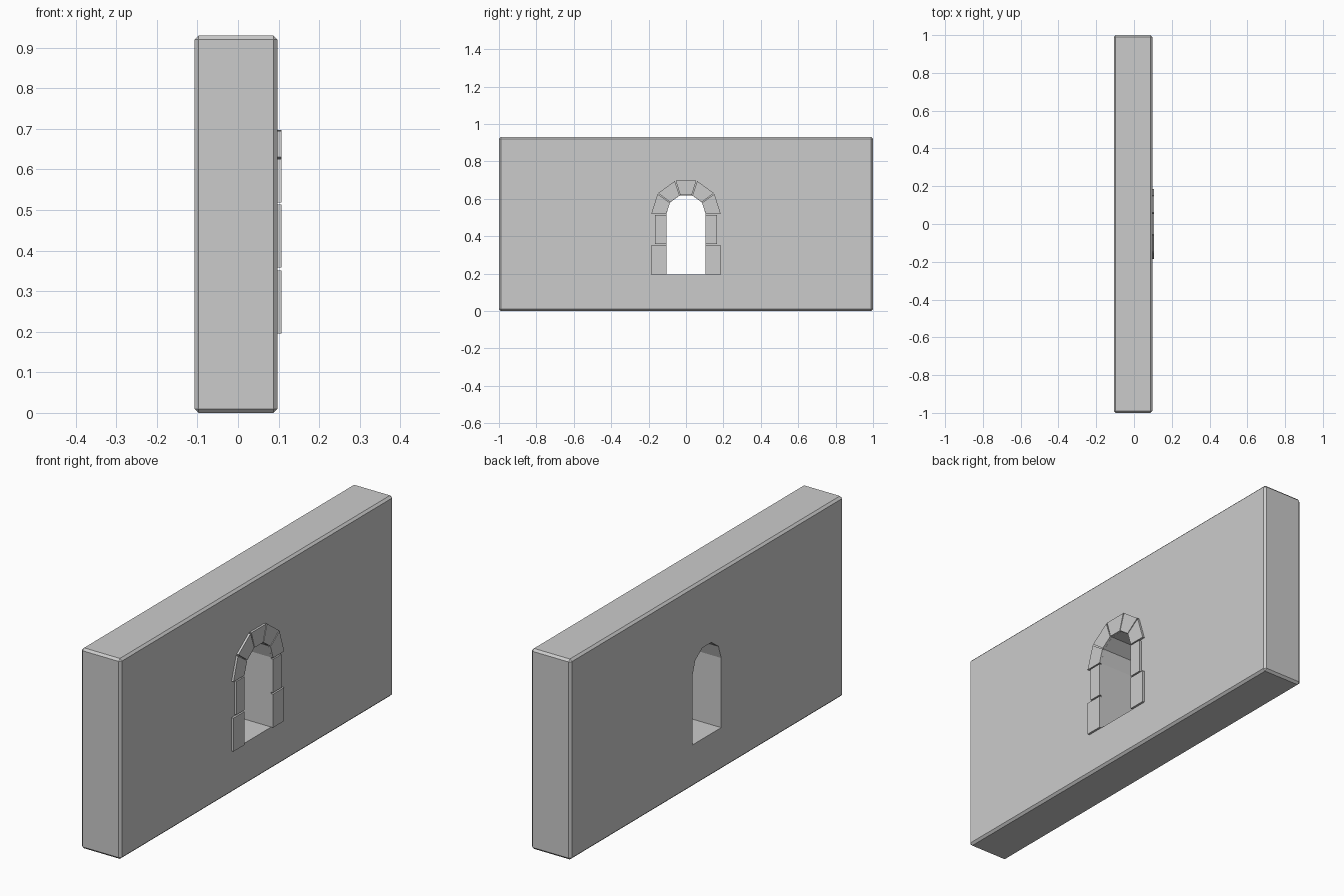
import bpy, bmesh
from math import cos, sin, radians

if "Cube" in bpy.data.objects:
    bpy.data.objects.remove(bpy.data.objects["Cube"])

FACE, PROUD, BACK = 0.097, 0.107, -0.107   # wall front, stone front, wall back (x)
R_IN, R_OUT, SPRING, SILL = 0.105, 0.186, 0.519, 0.196


def prism(name, outline, x0, x1):
    """Extrude a (y, z) outline along x."""
    bm = bmesh.new()
    base = bm.faces.new([bm.verts.new((x0, y, z)) for y, z in outline])
    top = bmesh.ops.extrude_face_region(bm, geom=[base])["geom"]
    verts = [v for v in top if isinstance(v, bmesh.types.BMVert)]
    bmesh.ops.translate(bm, verts=verts, vec=(x1 - x0, 0, 0))
    bmesh.ops.recalc_face_normals(bm, faces=bm.faces)
    mesh = bpy.data.meshes.new(name)
    bm.to_mesh(mesh)
    bm.free()
    obj = bpy.data.objects.new(name, mesh)
    bpy.context.collection.objects.link(obj)
    return obj


def polar(r, deg):
    return r * cos(radians(deg)), SPRING + r * sin(radians(deg))


# Chamfered wall slab
wall = prism("wall", [(-1, 0), (1, 0), (1, 0.93), (-1, 0.93)], BACK, FACE)
bevel = wall.modifiers.new("chamfer", "BEVEL")
bevel.width = 0.01
bevel.segments = 1

# Arched window opening through the wall
opening = [(-R_IN, SILL), (R_IN, SILL)] + [polar(R_IN, 36 * i) for i in range(6)]
cutter = prism("opening_cutter", opening, -0.3, 0.3)
cut = wall.modifiers.new("opening", "BOOLEAN")
cut.operation = "DIFFERENCE"
cut.solver = "EXACT"
cut.object = cutter

# Apply the modifiers and remove the cutter
dg = bpy.context.evaluated_depsgraph_get()
cut_mesh = bpy.data.meshes.new_from_object(wall.evaluated_get(dg))
wall.modifiers.clear()
wall.data = cut_mesh
bpy.data.objects.remove(cutter)

# Jamb stones: wide lower block, narrower upper block, on both sides
for side, label in ((-1, "left"), (1, "right")):
    for part, width, z0, z1 in (("lower", 0.186, SILL, 0.351), ("upper", 0.165, 0.358, 0.513)):
        ys = (side * R_IN, side * width)
        prism(f"{label}_{part}_jamb_stone",
              [(ys[0], z0), (ys[1], z0), (ys[1], z1), (ys[0], z1)], FACE - 0.002, PROUD)

# Five wedge stones around the arch, with thin joints
for i in range(5):
    a = 36 * i + (0.9 if i > 0 else 0)
    b = 36 * (i + 1) - (0.9 if i < 4 else 0)
    prism(f"arch_stone_{i + 1}",
          [polar(R_IN, a), polar(R_OUT, a), polar(R_OUT, b), polar(R_IN, b)], FACE - 0.002, PROUD)
